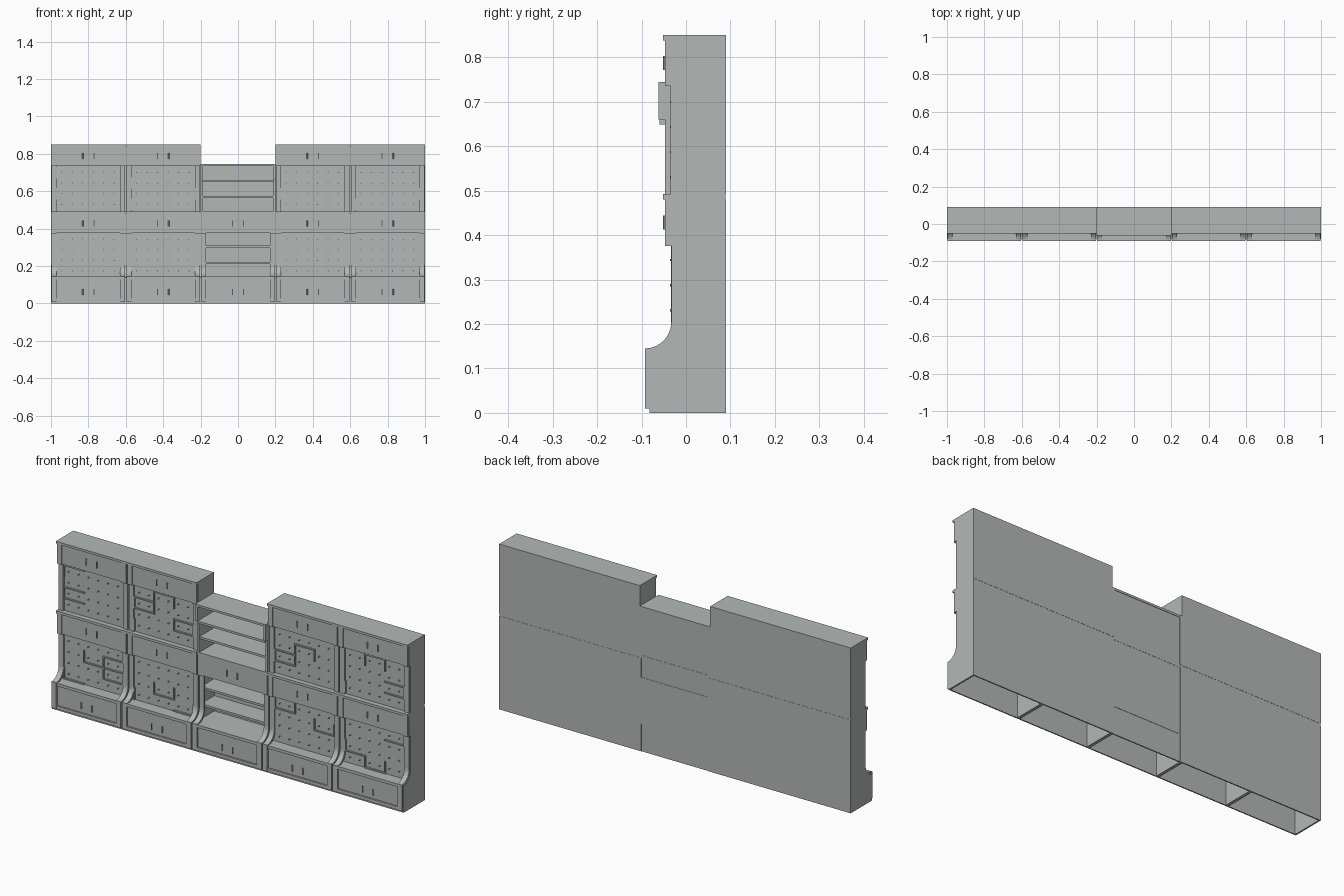
import bpy
import bmesh
from math import sin, cos, pi
from mathutils import Matrix

cube = bpy.data.objects.get("Cube")
if cube:
    bpy.data.objects.remove(cube)

grey = bpy.data.materials.new("soft_grey")
grey.use_nodes = True
COLOUR = (0.45, 0.48, 0.465, 1)
grey.diffuse_color = COLOUR
grey.node_tree.nodes["Principled BSDF"].inputs["Base Color"].default_value = COLOUR

W = 0.4          # width of one cabinet
BACK = 0.09
SEAM = 0.48      # underside of the middle ledge
LEDGE = 0.493    # top of the middle ledge
ROW = 0.0565     # board grid height
COL = 0.112      # board grid width


class Part:
    """Collects solids into one named object."""

    def __init__(self, name):
        self.name, self.bm = name, bmesh.new()

    def box(self, x0, x1, y0, y1, z0, z1):
        m = Matrix.Translation(((x0 + x1) / 2, (y0 + y1) / 2, (z0 + z1) / 2))
        m = m @ Matrix.Diagonal((x1 - x0, y1 - y0, z1 - z0, 1))
        bmesh.ops.create_cube(self.bm, size=1, matrix=m)

    def rod(self, x, y, z, radius, length, axis):
        m = Matrix.Translation((x, y, z))
        if axis == "Y":
            m = m @ Matrix.Rotation(pi / 2, 4, "X")
        bmesh.ops.create_cone(self.bm, cap_ends=True, segments=8, radius1=radius,
                              radius2=radius, depth=length, matrix=m)

    def slab(self, profile, x0, x1):
        """Extrude a (y, z) outline along x."""
        face = self.bm.faces.new([self.bm.verts.new((x0, y, z)) for y, z in profile])
        out = bmesh.ops.extrude_face_region(self.bm, geom=[face])
        moved = [v for v in out["geom"] if isinstance(v, bmesh.types.BMVert)]
        bmesh.ops.translate(self.bm, verts=moved, vec=(x1 - x0, 0, 0))

    def finish(self):
        bmesh.ops.recalc_face_normals(self.bm, faces=self.bm.faces)
        mesh = bpy.data.meshes.new(self.name)
        self.bm.to_mesh(mesh)
        self.bm.free()
        mesh.materials.append(grey)
        bpy.context.collection.objects.link(bpy.data.objects.new(self.name, mesh))


def lower_front(foot, waist, head, sill, bottom):
    """Front edge of a lower side panel, with its concave sweep."""
    rise = 0.06
    steps = [i / 8 * pi / 2 for i in range(9)]
    sweep = [(foot + (waist - foot) * sin(t), sill + rise - rise * cos(t)) for t in steps]
    return [(foot, bottom)] + sweep + [(waist, 0.375), (head, 0.375), (head, SEAM)]


def upper_front(waist, head):
    return [(waist, LEDGE), (waist, 0.735), (head, 0.735), (head, 0.838)]


def sides(name, x, panel, trim):
    """Pair of side panels with a moulded band along the front edge."""
    p = Part(name)
    outline = panel + [(BACK, panel[-1][1]), (BACK, panel[0][1])]
    band = trim + panel[::-1]
    for a, b, c in ((x, x + 0.008, x + 0.03), (x + W, x + W - 0.008, x + W - 0.03)):
        p.slab(outline, a, b)
        p.slab(band, a + (b - a) * 0.4, c)
    p.finish()


def handles(name, x, y, z):
    p = Part(name)
    for s in (-1, 1):
        hx = x + W / 2 + s * 0.03
        p.rod(hx, y - 0.006, z, 0.003, 0.032, "Z")
        for dz in (-0.011, 0.011):
            p.rod(hx, y - 0.002, z + dz, 0.002, 0.008, "Y")
    p.finish()


def drawer(name, x, z0, z1):
    p = Part(name)
    p.box(x + 0.004, x + W - 0.004, -0.044, -0.03, z0, z1)
    p.box(x + 0.008, x + W - 0.008, -0.03, BACK - 0.006, z0, z0 + 0.006)
    p.finish()
    handles(name + "_handles", x, -0.043, (z0 + z1) / 2)


def board(name, x, z0, z1, top, paths):
    """Peg board with raised guide strips laid on a three by four grid."""
    p = Part(name)
    p.box(x + 0.008, x + W - 0.008, -0.026, -0.02, z0, z1)
    p.finish()
    pegs = Part(name + "_pegs")
    for i in range(6):
        for j in range(4):
            pegs.rod(x + 0.03 + COL * (i + 0.5) / 2, -0.03, top - ROW * (j + 0.5),
                     0.0025, 0.013, "Y")
    pegs.finish()
    strips = Part(name + "_guide_strips")
    t = 0.003
    for path in paths.split("/"):
        pts = [(x + 0.032 + COL * int(c[0]), top - ROW * int(c[1])) for c in path.split()]
        for (xa, za), (xb, zb) in zip(pts, pts[1:]):
            strips.box(min(xa, xb) - t, max(xa, xb) + t, -0.034, -0.024,
                       min(za, zb) - t, max(za, zb) + t)
    strips.finish()


def shelves(name, x, front, heights):
    p = Part(name)
    for z in heights:
        p.box(x + 0.008, x + W - 0.008, front, BACK - 0.006, z - 0.011, z)
    p.finish()


# Guide strip routes as column-row pairs, one entry per cabinet
LOWER_ROUTES = [
    "03 04 14/11 12 22 23 33 32 22 21 31 30",
    "03 04/12 13 23 22/24 34 33",
    None,
    "00 01 11 10/21 22 32 31",
    "21 31 30/02 03 13 14 24 23",
]
UPPER_ROUTES = [
    "10 00 01/12 02 03 13",
    "02 01 11 10 20 21/02 12 11/22 32 33 23 22/03 04",
    None,
    "12 02 03 13 12 11 21 22",
    "11 10 20 21/22 32 33 23/03 04",
]
NAMES = ["far_right", "right", "centre", "left", "far_left"]

for k, name in enumerate(NAMES):
    x = -1 + W * k
    centre = LOWER_ROUTES[k] is None
    rear = BACK - 0.002 if centre else BACK

    # Lower cabinet
    sides(name + "_lower_sides", x, lower_front(-0.082, -0.025, -0.04, 0.138, 0.01),
          lower_front(-0.092, -0.033, -0.047, 0.145, 0.01))
    base = Part(name + "_base_drawer")
    base.box(x + 0.004, x + W - 0.004, -0.082, -0.076, 0, 0.138)
    for z0, z1 in ((0.01, 0.026), (0.128, 0.143)):
        base.box(x + 0.03, x + W - 0.03, -0.09, -0.08, z0, z1)
    base.finish()
    handles(name + "_base_handles", x, -0.082, 0.062)
    counter = Part(name + "_counter")
    counter.box(x + 0.006, x + W - 0.006, -0.082, rear - 0.005, 0.132, 0.142)
    counter.finish()
    plinth = Part(name + "_plinth")
    for a in (x, x + W - 0.008):
        plinth.box(a, a + 0.008, -0.082, BACK, 0, 0.01)
    plinth.finish()
    rear_panel = Part(name + "_lower_back")
    rear_panel.box(x, x + W, rear - 0.006, rear, 0, SEAM)
    rear_panel.finish()
    drawer(name + "_middle_drawer", x, 0.377, SEAM)
    ledge = Part(name + "_ledge")
    ledge.box(x, x + W, -0.047 if centre else -0.052, BACK - 0.001, SEAM, LEDGE)
    ledge.finish()

    # Upper cabinet
    if centre:
        shelves("centre_lower_shelves", x, -0.026, (0.309, 0.221))
        shelves("centre_upper_shelves", x, -0.045, (0.574,))
        shelves("centre_hood_shelf", x, -0.06, (0.66,))
        panel = Part("centre_upper_sides")
        outline = [(-0.047, LEDGE), (-0.047, 0.66), (-0.062, 0.66), (-0.062, 0.735),
                   (BACK, 0.735), (BACK, LEDGE)]
        for a in (x, x + W - 0.012):
            panel.slab(outline, a, a + 0.012)
        panel.finish()
        top = Part("centre_top")
        top.box(x, x + W, -0.062, BACK, 0.734, 0.745)
        top.finish()
        rear_panel = Part("centre_upper_back")
        rear_panel.box(x, x + W, rear - 0.006, rear, LEDGE, 0.735)
        rear_panel.finish()
        access = Part("centre_rear_access_panel")
        access.box(x + 0.015, x + W - 0.005, rear - 0.001, BACK - 0.0005, 0.14, 0.38)
        access.finish()
        continue
    board(name + "_lower_board", x, 0.14, 0.38, 0.372, LOWER_ROUTES[k])
    sides(name + "_upper_sides", x, upper_front(-0.025, -0.04), upper_front(-0.035, -0.047))
    board(name + "_upper_board", x, LEDGE, 0.738, 0.728, UPPER_ROUTES[k])
    drawer(name + "_top_drawer", x, 0.737, 0.838)
    rear_panel = Part(name + "_upper_back")
    rear_panel.box(x, x + W, BACK - 0.006, BACK, LEDGE, 0.838)
    rear_panel.finish()
    cap = Part(name + "_top_cap")
    cap.box(x, x + W, -0.052, BACK, 0.838, 0.85)
    cap.finish()
